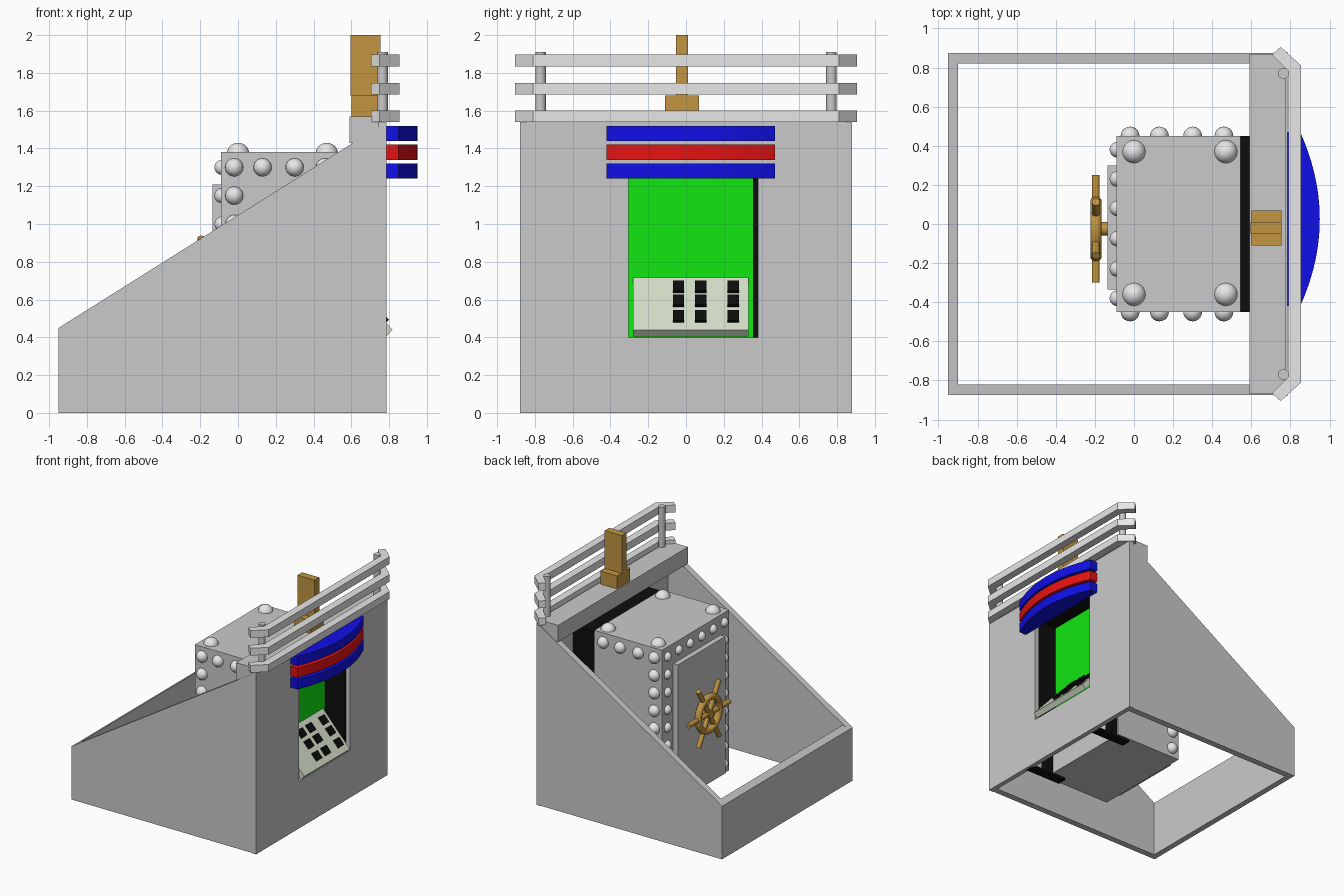
import bpy, bmesh, math
from mathutils import Matrix, Vector

if "Cube" in bpy.data.objects:
    bpy.data.objects.remove(bpy.data.objects["Cube"])


def mat(name, rgb):
    m = bpy.data.materials.new(name)
    m.diffuse_color = (*rgb, 1)
    m.use_nodes = True
    m.node_tree.nodes["Principled BSDF"].inputs["Base Color"].default_value = m.diffuse_color
    return m


GREY = mat("housing grey", (0.59, 0.59, 0.59))
LIGHT = mat("light metal", (0.8, 0.8, 0.8))
GOLD = mat("brass", (0.54, 0.305, 0.055))
BLACK = mat("black", (0.004, 0.004, 0.004))
GREEN = mat("screen green", (0.005, 0.8, 0.005))
BLUE = mat("blue", (0.005, 0.005, 0.8))
RED = mat("red", (0.8, 0.006, 0.006))
PALE = mat("pale keypad", (0.66, 0.73, 0.58))


def finish(name, bm, m, smooth=False):
    bmesh.ops.recalc_face_normals(bm, faces=bm.faces)
    me = bpy.data.meshes.new(name)
    bm.to_mesh(me)
    bm.free()
    me.materials.append(m)
    ob = bpy.data.objects.new(name, me)
    bpy.context.collection.objects.link(ob)
    if smooth:
        bpy.context.view_layer.objects.active = ob
        ob.select_set(True)
        bpy.ops.object.shade_smooth_by_angle(angle=math.radians(40))
        ob.select_set(False)
    return ob


def add_prism(bm, pts, a, b, axis):
    """Extrude a 2D profile from a to b: axis 'y' takes (x, z), axis 'z' takes (x, y)."""
    def place(p, h):
        return (p[0], h, p[1]) if axis == 'y' else (p[0], p[1], h)
    lo = [bm.verts.new(place(p, a)) for p in pts]
    hi = [bm.verts.new(place(p, b)) for p in pts]
    bm.faces.new(lo)
    bm.faces.new(hi)
    n = len(pts)
    for i in range(n):
        j = (i + 1) % n
        bm.faces.new((lo[i], lo[j], hi[j], hi[i]))


def prism(name, pts, a, b, axis, m):
    bm = bmesh.new()
    add_prism(bm, pts, a, b, axis)
    return finish(name, bm, m)


def boxes(name, m, *dims):
    """One object from boxes given as (x0, x1, y0, y1, z0, z1)."""
    bm = bmesh.new()
    for x0, x1, y0, y1, z0, z1 in dims:
        add_prism(bm, [(x0, y0), (x1, y0), (x1, y1), (x0, y1)], z0, z1, 'z')
    return finish(name, bm, m)


# Housing: sloped side walls, low wall and top beam
side = [(-0.95, 0), (0.745, 0), (0.745, 1.515), (-0.95, 0.45)]
prism("side_wall_front", side, -0.875, -0.82, 'y', GREY)
prism("side_wall_back", side, 0.82, 0.875, 'y', GREY)
prism("low_wall", [(-0.95, 0), (-0.9, 0), (-0.9, 0.48), (-0.95, 0.45)], -0.82, 0.82, 'y', GREY)
boxes("top_beam", GREY, (0.59, 0.775, -0.87, 0.87, 1.43, 1.57))

# Tall wall with window opening
bm = bmesh.new()
rings = []
for x in (0.745, 0.785):
    for y0, y1, z0, z1 in ((-0.88, 0.88, 0, 1.54), (-0.305, 0.38, 0.4, 1.3)):
        rings.append([bm.verts.new((x, y, z)) for y, z in ((y0, z0), (y1, z0), (y1, z1), (y0, z1))])
for a, b in ((0, 1), (2, 3), (0, 2), (1, 3)):
    for i in range(4):
        j = (i + 1) % 4
        bm.faces.new((rings[a][i], rings[a][j], rings[b][j], rings[b][i]))
finish("window_wall", bm, GREY)

# Black recess behind the window, with legs and feet
boxes("window_recess", BLACK,
      (0.545, 0.56, -0.45, 0.45, 0.36, 1.37),
      (0.56, 0.745, -0.45, -0.305, 0.36, 1.37),
      (0.56, 0.745, 0.355, 0.45, 0.36, 1.37),
      (0.56, 0.745, -0.305, 0.355, 1.33, 1.37),
      (0.56, 0.745, -0.305, 0.355, 0.36, 0.4))
for s, label in ((-1, "front"), (1, "back")):
    y0, y1 = sorted((s * 0.36, s * 0.44))
    boxes("recess_leg_" + label, BLACK,
          (0.55, 0.6, y0, y1, 0.0, 0.36), (0.42, 0.77, y0, y1, 0.0, 0.02))
boxes("green_screen", GREEN, (0.56, 0.567, -0.305, 0.355, 0.4, 1.33))

# Tilted keypad with nine keys
lip, top = Vector((0.818, 0.44)), Vector((0.565, 0.72))
prism("keypad", [lip, top, (0.565, 0.655), (0.785, 0.405)], -0.28, 0.33, 'y', PALE)
d = top - lip
n = Vector((d.y, -d.x)).normalized() * 0.022
bm = bmesh.new()
for y in (-0.07, 0.048, 0.22):
    for z in (0.478, 0.56, 0.634):
        p = lip + d * ((z - 0.44) / 0.28)
        q = lip + d * ((z + 0.052 - 0.44) / 0.28)
        add_prism(bm, [p, q, q + n, p + n], y, y + 0.06, 'y')
finish("keypad_keys", bm, BLACK)

# Curved striped awning
arc = [(0.785, -0.42)]
for i in range(25):
    t = -1 + i / 12
    arc.append((0.85 + 0.1 * (1 - t * t), 0.025 + 0.445 * t))
arc.append((0.785, 0.47))
for name, z, m in (("lower", 1.24, BLUE), ("middle", 1.34, RED), ("upper", 1.44, BLUE)):
    prism("awning_band_" + name, arc, z, z + 0.08, 'z', m)

# Railing: three bars with angled ends, two posts
half = [(0.855, 0.81), (0.75, 0.905), (0.705, 0.865), (0.79, 0.78)]
rail = half + [(x, -y) for x, y in reversed(half)]
for i, z in enumerate((1.54, 1.685, 1.835)):
    prism("rail_%d" % (i + 1), rail, z, z + 0.062, 'z', LIGHT)
for s, label in ((-1, "front"), (1, "back")):
    bm = bmesh.new()
    bmesh.ops.create_cone(bm, cap_ends=True, segments=24, radius1=0.028, radius2=0.028, depth=0.37,
                          matrix=Matrix.Translation((0.765, s * 0.77, 1.725)))
    finish("rail_post_" + label, bm, GREY, True)

# Brass lever on the beam
boxes("lever_base", GOLD, (0.6, 0.755, -0.11, 0.07, 1.56, 1.68))
boxes("lever_handle", GOLD, (0.595, 0.755, -0.052, 0.01, 1.68, 2.0))

# Vault and its door
boxes("vault", GREY, (-0.09, 0.545, -0.45, 0.45, 0.02, 1.38))
boxes("vault_door", GREY, (-0.135, -0.09, -0.335, 0.3, 0.05, 1.21))

# Rivets along the vault edges
spots = [(x, y, 1.37, 0.06) for x in (0.0, 0.47) for y in (-0.36, 0.37)]
rows = [1.30 - 0.15 * i for i in range(9)]
for y in (-0.45, 0.45):
    spots += [(x, y, 1.30, 0.048) for x in (0.13, 0.30, 0.46)]
    spots += [(-0.02, y, z, 0.048) for z in rows]
for y in (-0.23, -0.075, 0.08, 0.23):
    spots.append((-0.085, y, 1.30, 0.04))
for y in (-0.38, 0.38):
    spots += [(-0.085, y, z, 0.04) for z in rows]
bm = bmesh.new()
for x, y, z, r in spots:
    bmesh.ops.create_uvsphere(bm, u_segments=20, v_segments=12, radius=r,
                              matrix=Matrix.Translation((x, y, z)))
finish("vault_rivets", bm, LIGHT, True)

# Brass hand wheel: ring, hub and spokes
centre = Matrix.Translation((-0.195, -0.025, 0.69))
bm = bmesh.new()
ring, N, M = [], 36, 10
for i in range(N):
    a = 2 * math.pi * i / N
    row = []
    for j in range(M):
        b = 2 * math.pi * j / M
        r = 0.14 + 0.027 * math.cos(b)
        row.append(bm.verts.new(centre @ Vector((0.03 * math.sin(b), r * math.cos(a), r * math.sin(a)))))
    ring.append(row)
for i in range(N):
    for j in range(M):
        k, l = (i + 1) % N, (j + 1) % M
        bm.faces.new((ring[i][j], ring[k][j], ring[k][l], ring[i][l]))
for i in range(3):
    bmesh.ops.create_cone(bm, cap_ends=True, segments=14, radius1=0.02, radius2=0.02, depth=0.55,
                          matrix=centre @ Matrix.Rotation(math.pi / 2 + i * math.pi / 3, 4, 'X'))
bmesh.ops.create_cone(bm, cap_ends=True, segments=20, radius1=0.035, radius2=0.035, depth=0.09,
                      matrix=Matrix.Translation((-0.175, -0.025, 0.69)) @ Matrix.Rotation(math.pi / 2, 4, 'Y'))
finish("hand_wheel", bm, GOLD, True)
